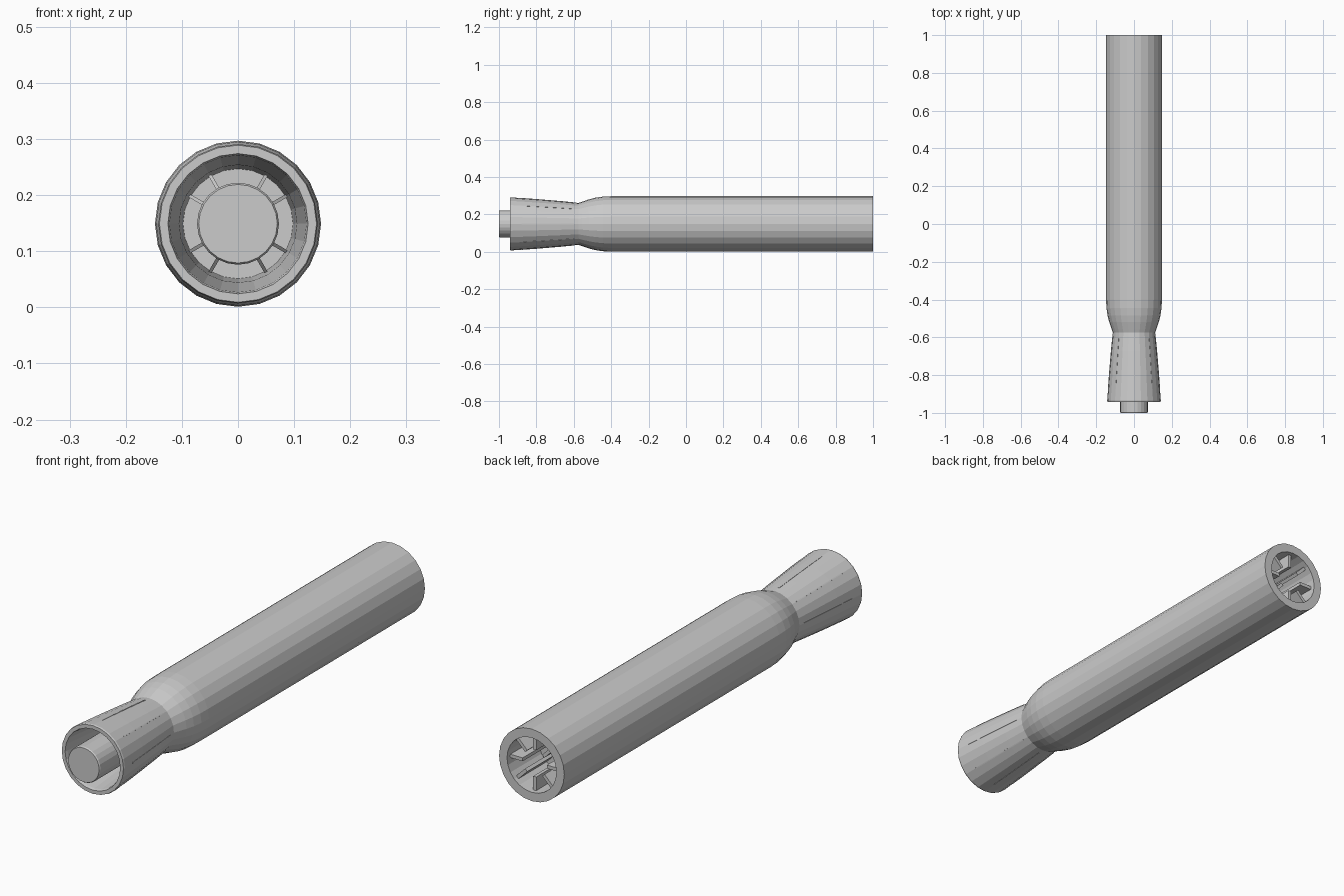
import bpy, bmesh, math
from mathutils import Matrix, Vector

if "Cube" in bpy.data.objects:
    bpy.data.objects.remove(bpy.data.objects["Cube"])

SIDES = 24
CZ = 0.149  # height of the long axis


def finish(name, bm):
    bmesh.ops.remove_doubles(bm, verts=bm.verts, dist=1e-5)
    bmesh.ops.recalc_face_normals(bm, faces=bm.faces)
    me = bpy.data.meshes.new(name)
    bm.to_mesh(me)
    bm.free()
    ob = bpy.data.objects.new(name, me)
    ob.location.z = CZ
    bpy.context.collection.objects.link(ob)
    return ob


def lathe(name, profile, sides=SIDES):
    """Revolve (radius, y) points round the y axis; ends on the axis close it."""
    bm = bmesh.new()
    rings = []
    for r, y in profile:
        rings.append([bm.verts.new((r * math.sin(2 * math.pi * i / sides), y,
                                    r * math.cos(2 * math.pi * i / sides)))
                      for i in range(sides)])
    for a, b in zip(rings, rings[1:]):
        for i in range(sides):
            j = (i + 1) % sides
            bm.faces.new((a[i], a[j], b[j], b[i]))
    # flat discs on both ends of the profile
    bm.faces.new(rings[0])
    bm.faces.new(rings[-1])
    return finish(name, bm)


def radial_plates(name, angles, outline, width):
    """Thin plates with an (r, y) outline, placed round the axis."""
    bm = bmesh.new()
    for deg in angles:
        rot = Matrix.Rotation(math.radians(deg), 3, 'Y')
        lo, hi = ([bm.verts.new(rot @ Vector((r, y, s * width / 2))) for r, y in outline]
                  for s in (-1, 1))
        bm.faces.new(lo)
        bm.faces.new(hi[::-1])
        n = len(outline)
        for i in range(n):
            j = (i + 1) % n
            bm.faces.new((lo[i], lo[j], hi[j], hi[i]))
    return finish(name, bm)


# Main barrel with rounded shoulder, flared cup and recessed rear socket
lathe("barrel", [
    (0.098, -0.60), (0.105, -0.75), (0.122, -0.93), (0.125, -0.942),   # cup inside
    (0.140, -0.942), (0.142, -0.935), (0.132, -0.80), (0.121, -0.67), (0.112, -0.575),
    (0.119, -0.555), (0.131, -0.52), (0.140, -0.485), (0.146, -0.445), (0.148, -0.40),
    (0.148, 1.0), (0.112, 1.0), (0.110, 0.80),                          # rear socket
])

# Central plunger in the cup
lathe("plunger", [(0.073, -0.55), (0.073, -0.995), (0.070, -1.0)])

# Small ribs at the foot of the cup
radial_plates("cup_ribs", [a for a in range(0, 360, 30) if a % 90],
              [(0.068, -0.59), (0.068, -0.68), (0.100, -0.64), (0.100, -0.59)], 0.006)

# Fine raised seams along the flared cup
radial_plates("cup_seams", range(0, 360, 45),
              [(0.112, -0.60), (0.1155, -0.60), (0.1222, -0.67),
               (0.1330, -0.80), (0.1388, -0.88), (0.130, -0.88)], 0.004)

# Fins in the rear socket
radial_plates("socket_fins", range(0, 360, 45),
              [(0.055, 0.79), (0.055, 0.98), (0.113, 0.98), (0.113, 0.79)], 0.014)
